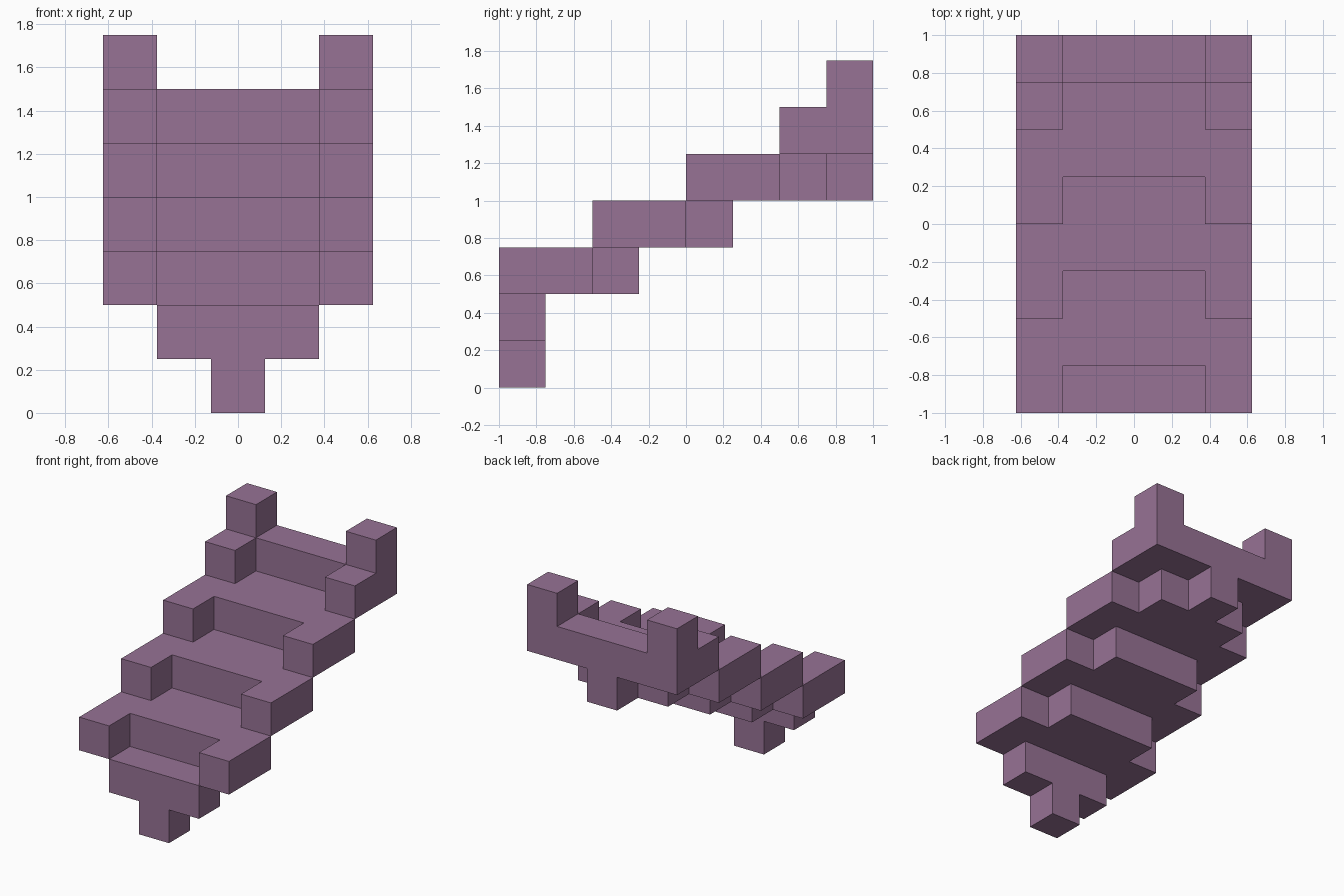
import bpy, bmesh
from mathutils import Vector

if "Cube" in bpy.data.objects:
    bpy.data.objects.remove(bpy.data.objects["Cube"])

U = 0.25                # edge of one square module
INNER, OUTER = 0.375, 0.625

mauve = bpy.data.materials.new("dusty mauve")
mauve.diffuse_color = (0.31, 0.17, 0.30, 1)
mauve.use_nodes = True
mauve.node_tree.nodes["Principled BSDF"].inputs["Base Color"].default_value = mauve.diffuse_color


def prism(name, half, to_3d, push):
    """Mirror a half outline in x, then extrude the flat shape along push."""
    outline = half + [(-x, v) for x, v in reversed(half)]
    bm = bmesh.new()
    face = bm.faces.new([bm.verts.new(to_3d(x, v)) for x, v in outline])
    out = bmesh.ops.extrude_face_region(bm, geom=[face])
    moved = [g for g in out["geom"] if isinstance(g, bmesh.types.BMVert)]
    bmesh.ops.translate(bm, verts=moved, vec=Vector(push))
    bmesh.ops.recalc_face_normals(bm, faces=bm.faces)
    return finish(name, bm)


def finish(name, bm):
    mesh = bpy.data.meshes.new(name)
    bm.to_mesh(mesh)
    bm.free()
    mesh.materials.append(mauve)
    obj = bpy.data.objects.new(name, mesh)
    bpy.context.collection.objects.link(obj)
    return obj


def box(name, lo, hi):
    bm = bmesh.new()
    bmesh.ops.create_cube(bm, size=1)
    for v in bm.verts:
        v.co = [h if c > 0 else l for c, l, h in zip(v.co, lo, hi)]
    return finish(name, bm)


# Treads: middle set back one module from the side arms, each a level higher
for i in range(3):
    y, z = -1 + 0.5 * i, 0.5 + U * i
    plan = [(INNER, y + U), (INNER, y), (OUTER, y), (OUTER, y + 0.5),
            (INNER, y + 0.5), (INNER, y + 0.75)]
    if i == 2:          # the top tread has a central tongue behind it
        plan += [(U / 2, y + 0.75), (U / 2, y + 1)]
    prism(f"tread_{i + 1}", plan, lambda x, v, z=z: (x, v, z), (0, 0, U))

# Front foot: T-shaped in front profile
prism("front_foot", [(U / 2, 0), (U / 2, U), (INNER, U), (INNER, 0.5)],
      lambda x, v: (x, -1, v), (0, U, 0))

# Back rail with a raised post at each end
prism("back_rail", [(OUTER, 1.25), (OUTER, 1.75), (INNER, 1.75), (INNER, 1.5)],
      lambda x, v: (x, 0.75, v), (0, U, 0))

# Side arms in front of the posts
for side, x in (("left", -OUTER), ("right", INNER)):
    box(f"{side}_back_arm", (x, 0.5, 1.25), (x + U, 0.75, 1.5))
